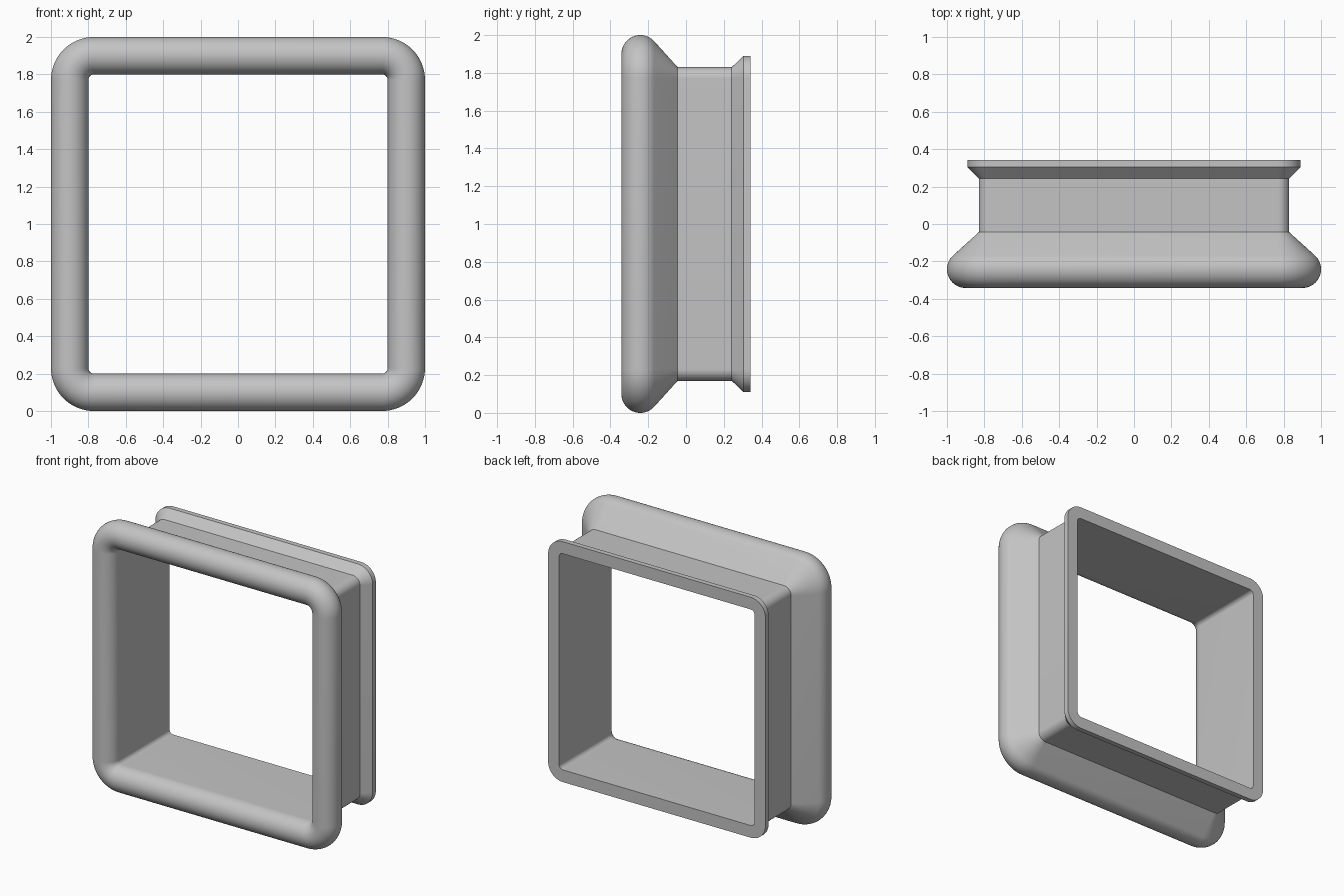
import bpy, bmesh
from math import sin, cos, pi, radians

cube = bpy.data.objects.get("Cube")
if cube:
    bpy.data.objects.remove(cube, do_unlink=True)

# Single plain grey
grey = bpy.data.materials.new("plain grey")
grey.use_nodes = True
colour = (0.55, 0.55, 0.55, 1)
grey.diffuse_color = colour
grey.node_tree.nodes["Principled BSDF"].inputs["Base Color"].default_value = colour

CORNER = 0.77        # distance from the axis to each corner's arc centre
CORNER_STEPS = 16
BEAD_STEPS = 40

# Cross-section as (distance from axis, depth): rear flange, groove, flare
profile = [(0.80, 0.342), (0.89, 0.342), (0.89, 0.304),
           (0.83, 0.242), (0.83, -0.044)]
# Rounded front bead, from the flare's tangent point round to the bore
start, end = radians(47.5), -pi
for i in range(BEAD_STEPS + 1):
    a = start + (end - start) * i / BEAD_STEPS
    profile.append((0.90 + 0.10 * cos(a), -0.242 + 0.10 * sin(a)))

# Sweep the cross-section round a square with rounded corners
bm = bmesh.new()
rings = []
for quarter in range(4):
    mid = quarter * pi / 2 + pi / 4
    cx = CORNER if cos(mid) > 0 else -CORNER
    cz = CORNER if sin(mid) > 0 else -CORNER
    for i in range(CORNER_STEPS + 1):
        a = quarter * pi / 2 + i / CORNER_STEPS * pi / 2
        rings.append([bm.verts.new((cx + (d - CORNER) * cos(a), y,
                                    1 + cz + (d - CORNER) * sin(a)))
                      for d, y in profile])

n = len(profile)
for k, ring in enumerate(rings):
    following = rings[(k + 1) % len(rings)]
    for j in range(n):
        m = (j + 1) % n
        bm.faces.new((ring[j], ring[m], following[m], following[j]))
bmesh.ops.recalc_face_normals(bm, faces=bm.faces)

mesh = bpy.data.meshes.new("square_flanged_sleeve")
bm.to_mesh(mesh)
bm.free()
mesh.materials.append(grey)
sleeve = bpy.data.objects.new("square_flanged_sleeve", mesh)
bpy.context.collection.objects.link(sleeve)

# Smooth bead and corners, crisp flange and groove edges
bpy.ops.object.select_all(action="DESELECT")
sleeve.select_set(True)
bpy.context.view_layer.objects.active = sleeve
bpy.ops.object.shade_smooth_by_angle(angle=radians(30))
